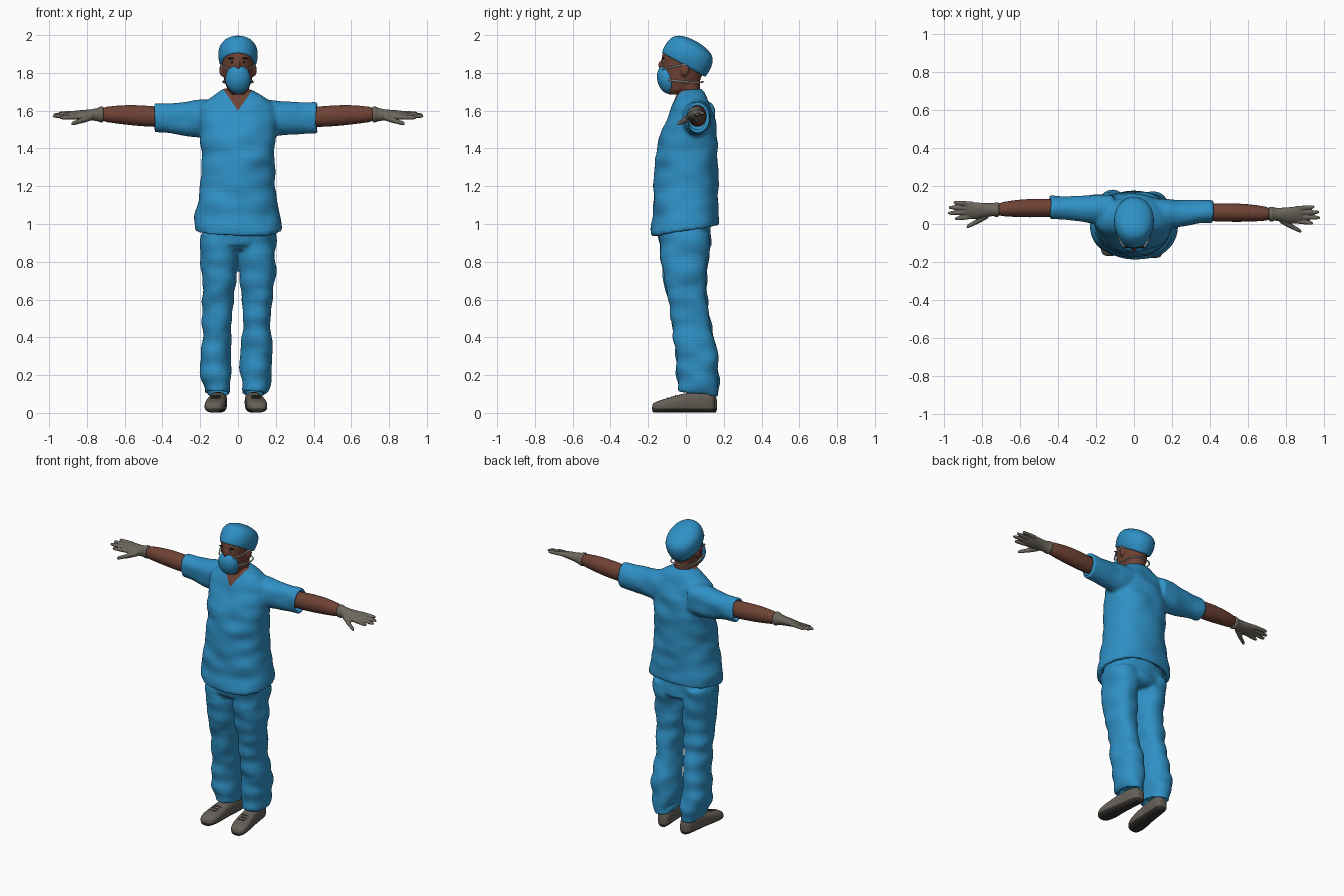
import bpy, bmesh, math
from mathutils import Vector, Matrix, noise

if "Cube" in bpy.data.objects:
    bpy.data.objects.remove(bpy.data.objects["Cube"])

X, Y, Z = Vector((1, 0, 0)), Vector((0, 1, 0)), Vector((0, 0, 1))


def material(name, *rgb):
    m = bpy.data.materials.new(name)
    m.use_nodes = True
    m.diffuse_color = (*rgb, 1)
    m.node_tree.nodes["Principled BSDF"].inputs["Base Color"].default_value = (*rgb, 1)
    return m


SCRUBS = material("scrub_blue", 0.028, 0.28, 0.56)
SKIN = material("brown_skin", 0.16, 0.055, 0.035)
GLOVE = material("glove_grey", 0.15, 0.135, 0.11)
SHOE = material("shoe_grey", 0.13, 0.115, 0.095)
SOLE = material("dark_sole", 0.035, 0.031, 0.028)
WHITE = material("strap_white", 0.65, 0.65, 0.63)
DARK = material("brow_black", 0.015, 0.01, 0.008)


def loft(bm, rings, u, v, n=28, p=2.0):
    """Skin rings of (x, y, z, half u, half v, tilt); tilt lifts z with y."""
    rows = []
    for x, y, z, a, b, *tilt in rings:
        row = []
        for i in range(n):
            t = math.tau * i / n
            c, s = math.cos(t), math.sin(t)
            co = Vector((x, y, z))
            co += u * a * math.copysign(abs(c) ** (2 / p), c)
            co += v * b * math.copysign(abs(s) ** (2 / p), s)
            co.z += (tilt[0] if tilt else 0) * co.y
            row.append(bm.verts.new(co))
        rows.append(row)
    for r, q in zip(rows, rows[1:]):
        for i in range(n):
            j = (i + 1) % n
            bm.faces.new((r[i], r[j], q[j], q[i]))
    bm.faces.new(rows[0])
    bm.faces.new(rows[-1])


def ball(bm, centre, size, rot=0):
    m = Matrix.Translation(centre) @ Matrix.Rotation(rot, 4, "X") @ Matrix.Diagonal((*size, 1))
    bmesh.ops.create_uvsphere(bm, u_segments=24, v_segments=14, radius=1, matrix=m)


def place(bm, s, dx=0, dy=0):
    """Move a left-hand part to side s, with a small shift of pose."""
    for v in bm.verts:
        v.co = (s * v.co.x + dx, v.co.y + dy * s, v.co.z)


def finish(name, bm, mat, voxel=0, subsurf=0, smooth=5, fold=0):
    bmesh.ops.recalc_face_normals(bm, faces=bm.faces)
    me = bpy.data.meshes.new(name)
    bm.to_mesh(me)
    bm.free()
    ob = bpy.data.objects.new(name, me)
    bpy.context.collection.objects.link(ob)
    if voxel:
        r = ob.modifiers.new("blend", "REMESH")
        r.mode, r.voxel_size = "VOXEL", voxel
        k = ob.modifiers.new("relax", "SMOOTH")
        k.factor, k.iterations = 0.5, smooth
    if subsurf:
        ob.modifiers.new("round", "SUBSURF").levels = subsurf
    bpy.context.view_layer.update()
    dg = bpy.context.evaluated_depsgraph_get()
    ob.data = bpy.data.meshes.new_from_object(ob.evaluated_get(dg))
    ob.modifiers.clear()
    ob.data.materials.clear()
    ob.data.materials.append(mat)
    if fold:  # soft cloth folds, wider than they are tall
        moves = [v.normal * fold * noise.noise((v.co.x * 7, v.co.y * 7, v.co.z * 12))
                 for v in ob.data.vertices]
        for v, d in zip(ob.data.vertices, moves):
            v.co += d
    for f in ob.data.polygons:
        f.use_smooth = True
        f.material_index = 0
    return ob


def paint(ob, mat, planes, near, rule):
    """Cut clean edges along planes, then colour the faces that fit the rule."""
    ob.data.materials.append(mat)
    bm = bmesh.new()
    bm.from_mesh(ob.data)
    for co, no in planes:
        faces = [f for f in bm.faces if near(f.calc_center_median())]
        edges = {e for f in faces for e in f.edges}
        verts = {v for f in faces for v in f.verts}
        bmesh.ops.bisect_plane(bm, geom=[*verts, *edges, *faces], plane_co=co, plane_no=no)
    for f in bm.faces:
        if rule(f.calc_center_median()):
            f.material_index = 1
    bm.to_mesh(ob.data)
    bm.free()


def tube(name, points, radius, mat):
    cu = bpy.data.curves.new(name, "CURVE")
    cu.dimensions, cu.bevel_depth, cu.bevel_resolution = "3D", radius, 2
    sp = cu.splines.new("NURBS")
    sp.points.add(len(points) - 1)
    for q, co in zip(sp.points, points):
        q.co = (*co, 1)
    sp.use_endpoint_u, sp.order_u = True, 3
    ob = bpy.data.objects.new(name, cu)
    bpy.context.collection.objects.link(ob)
    cu.materials.append(mat)


def body(rows):
    """Rings from (z, half width, front y, back y, tilt)."""
    return [(0, (f + b) / 2, z, w, (b - f) / 2, t) for z, w, f, b, t in rows]


# Tunic: hollow hem, torso, shoulders and short sleeves blended together
bm = bmesh.new()
loft(bm, body([
    (1.01, .205, -.155, .15, .15), (.965, .21, -.16, .155, .15), (.965, .233, -.183, .178, .15),
    (1.02, .23, -.18, .176, .1), (1.1, .22, -.174, .171, 0), (1.2, .195, -.168, .168, 0),
    (1.35, .193, -.163, .17, 0), (1.45, .2, -.143, .17, 0), (1.55, .21, -.105, .152, 0),
    (1.62, .2, -.075, .13, 0), (1.66, .16, -.058, .112, 0), (1.69, .11, -.046, .095, 0),
    (1.71, .072, -.036, .08, 0)]), X, Y, 40, 2.2)
for s in (1, -1):
    arm = bmesh.new()
    loft(arm, [(.1, .065, 1.55, .08, .11), (.2, .068, 1.56, .08, .1), (.27, .07, 1.56, .07, .09),
               (.35, .072, 1.56, .062, .083), (.432, .074, 1.562, .061, .08),
               (.432, .074, 1.562, .048, .066), (.39, .074, 1.562, .048, .066)], Y, Z)
    place(arm, s, -.011, -.012)
    tmp = bpy.data.meshes.new("sleeve")
    arm.to_mesh(tmp)
    arm.free()
    bm.from_mesh(tmp)
    bpy.data.meshes.remove(tmp)
tunic = finish("tunic", bm, SCRUBS, voxel=.009, fold=.012)
paint(tunic, SKIN, [((0, 0, 1.6), (-1.45, 0, 1)), ((0, 0, 1.6), (1.45, 0, 1)), ((0, .02, 0), Y)],
      lambda c: c.z > 1.56 and abs(c.x) < .13,
      lambda c: c.y < .02 and c.z > 1.6 + 1.45 * abs(c.x))

# Trousers: seat and two loose legs
bm = bmesh.new()
loft(bm, body([(1.02, .185, -.135, .13, 0), (.95, .196, -.146, .136, 0),
               (.89, .2, -.14, .13, 0), (.86, .17, -.11, .1, 0)]), X, Y, 36, 2.3)
for s in (1, -1):
    # height, inner x, outer x, front y, back y, sideways shift, tilt
    legs = [(.95, .01, .2, -.14, .13, 0, 0), (.86, .002, .202, -.138, .125, 0, 0),
            (.76, .006, .196, -.125, .113, 0, 0), (.62, .018, .186, -.1, .112, -.003, 0),
            (.44, .032, .184, -.066, .136, -.006, 0), (.27, .026, .193, -.05, .17, -.011, 0),
            (.18, .026, .185, -.045, .176, -.012, 0), (.11, .03, .163, -.04, .168, -.012, -.16),
            (.11, .042, .151, -.028, .156, -.012, -.16), (.15, .042, .151, -.028, .15, -.012, 0)]
    loft(bm, [(s * (i + o) / 2 + dx, (f + b) / 2, z, (o - i) / 2, (b - f) / 2, t)
              for z, i, o, f, b, dx, t in legs], X, Y, 32, 2.2)
finish("trousers", bm, SCRUBS, voxel=.009, fold=.016)

# Head and neck
bm = bmesh.new()
loft(bm, body([
    (1.685, .03, -.09, -.02, 0), (1.71, .055, -.113, .03, 0), (1.76, .073, -.126, .075, 0),
    (1.82, .081, -.129, .097, 0), (1.88, .086, -.129, .1, 0), (1.92, .084, -.12, .095, 0),
    (1.95, .06, -.08, .07, 0)]), X, Y)
loft(bm, body([(1.6, .075, -.03, .09, 0), (1.69, .06, -.035, .075, 0), (1.8, .058, -.04, .075, 0)]), X, Y)
ball(bm, (0, -.13, 1.835), (.012, .016, .03), .2)
for s in (1, -1):
    ball(bm, (s * .086, -.005, 1.815), (.013, .022, .034), -.15)
finish("head", bm, SKIN, voxel=.006, smooth=4)

# Surgical cap, tipped back
tip = Vector((0, .87, -.49))
up = Vector((0, .49, .87))
rings = []
for h, w, d in [(.012, .075, .112), (0, .088, .129), (.008, .095, .134), (.05, .106, .138), (.085, .105, .131),
                (.108, .096, .122), (.127, .077, .1), (.14, .045, .06), (.145, .015, .02)]:
    c = Vector((0, -.015, 1.84)) + up * h
    rings.append((*c, w, d))
bm = bmesh.new()
loft(bm, rings, X, tip, 32, 2.1)
finish("surgical_cap", bm, SCRUBS, subsurf=1)

# Face mask with straps
bm = bmesh.new()
ball(bm, (0, -.1, 1.766), (.067, .052, .078), .22)
finish("face_mask", bm, SCRUBS)
for s, side in ((1, "left"), (-1, "right")):
    tube(side + "_upper_strap", [(s * x, y, z) for x, y, z in
         [(.05, -.125, 1.82), (.08, -.08, 1.83), (.09, -.04, 1.838), (.092, 0, 1.845)]], .0045, WHITE)
    tube(side + "_lower_strap", [(s * x, y, z) for x, y, z in
         [(.06, -.11, 1.765), (.08, -.04, 1.755), (.076, .06, 1.748), (.04, .088, 1.752), (0, .09, 1.754)]],
         .0045, WHITE)

# Eyes and brows
for s, side in ((1, "left"), (-1, "right")):
    for part, mat, centre, size in [
            ("eye", WHITE, (.032, -.118, 1.857), (.013, .007, .005)),
            ("iris", DARK, (.032, -.122, 1.857), (.006, .005, .005)),
            ("brow", DARK, (.034, -.12, 1.877), (.021, .006, .004))]:
        bm = bmesh.new()
        ball(bm, (s * centre[0], *centre[1:]), size)
        finish(f"{side}_{part}", bm, mat)


def finger(bm, base, tip, r):
    base, tip = Vector(base), Vector(tip)
    loft(bm, [(*base.lerp(tip, t), r * k, r * k)
              for t, k in [(0, 1), (.5, .95), (.85, .85), (.96, .6), (1, .25)]], Y, Z, 12)


flat = Vector((0, .94, .33))
thick = Vector((0, -.33, .94))
for s, side in ((1, "left"), (-1, "right")):
    # Forearm
    bm = bmesh.new()
    loft(bm, [(.34, .074, 1.565, .045, .052), (.44, .073, 1.568, .048, .055), (.55, .072, 1.576, .05, .056),
              (.65, .069, 1.58, .043, .047), (.74, .064, 1.58, .033, .037)], Y, Z)
    place(bm, s, 0, -.012)
    finish(side + "_forearm", bm, SKIN, subsurf=1)

    # Gloved hand: rolled cuff, palm, four fingers and thumb
    bm = bmesh.new()
    loft(bm, [(.712, .064, 1.58, .038, .042), (.728, .064, 1.58, .039, .043), (.742, .064, 1.579, .034, .036),
              (.78, .061, 1.578, .038, .028), (.83, .058, 1.577, .046, .023),
              (.87, .06, 1.577, .046, .017), (.89, .06, 1.577, .036, .01)], flat, thick, 24)
    for y, x, ty in [(.027, .945, .016), (.05, .982, .045), (.072, .978, .075), (.094, .953, .102)]:
        slope = 1.577 + .33 * (y - .06)
        finger(bm, (.85, y, slope), (x, ty, slope - .003), .0125)
    finger(bm, (.77, .035, 1.568), (.845, -.008, 1.542), .018)
    finger(bm, (.825, .003, 1.548), (.883, -.028, 1.53), .0135)
    place(bm, s, 0, -.012)
    finish(side + "_glove", bm, GLOVE, voxel=.0045, smooth=2)

    # Shoe with a dark sole, toes turned slightly out
    bm = bmesh.new()
    loft(bm, [(.1, y, h, w, h - .002) for y, h, w in [
        (.16, .04, .022), (.148, .052, .038), (.1, .057, .045), (.03, .056, .047), (-.03, .05, .05),
        (-.08, .042, .056), (-.13, .035, .055), (-.16, .029, .044), (-.175, .024, .026)]], X, Z, 28, 2.8)
    for v in bm.verts:
        v.co.x -= .1 * v.co.y
    place(bm, s, -.011, -.005)
    shoe = finish(side + "_shoe", bm, SHOE, subsurf=1)
    paint(shoe, SOLE, [((0, 0, .024), Z)], lambda c: True, lambda c: c.z < .024)

    # Laces
    for i in range(3):
        y = -.05 - .022 * i
        h = .103 + (y + .02) * .3
        tube(f"{side}_lace_{i + 1}", [(s * (.1 + k * .026 - .1 * y) - .011, y - .005 * s, h - .007 * abs(k))
                                      for k in (-1, -.5, .5, 1)], .004, SOLE)
